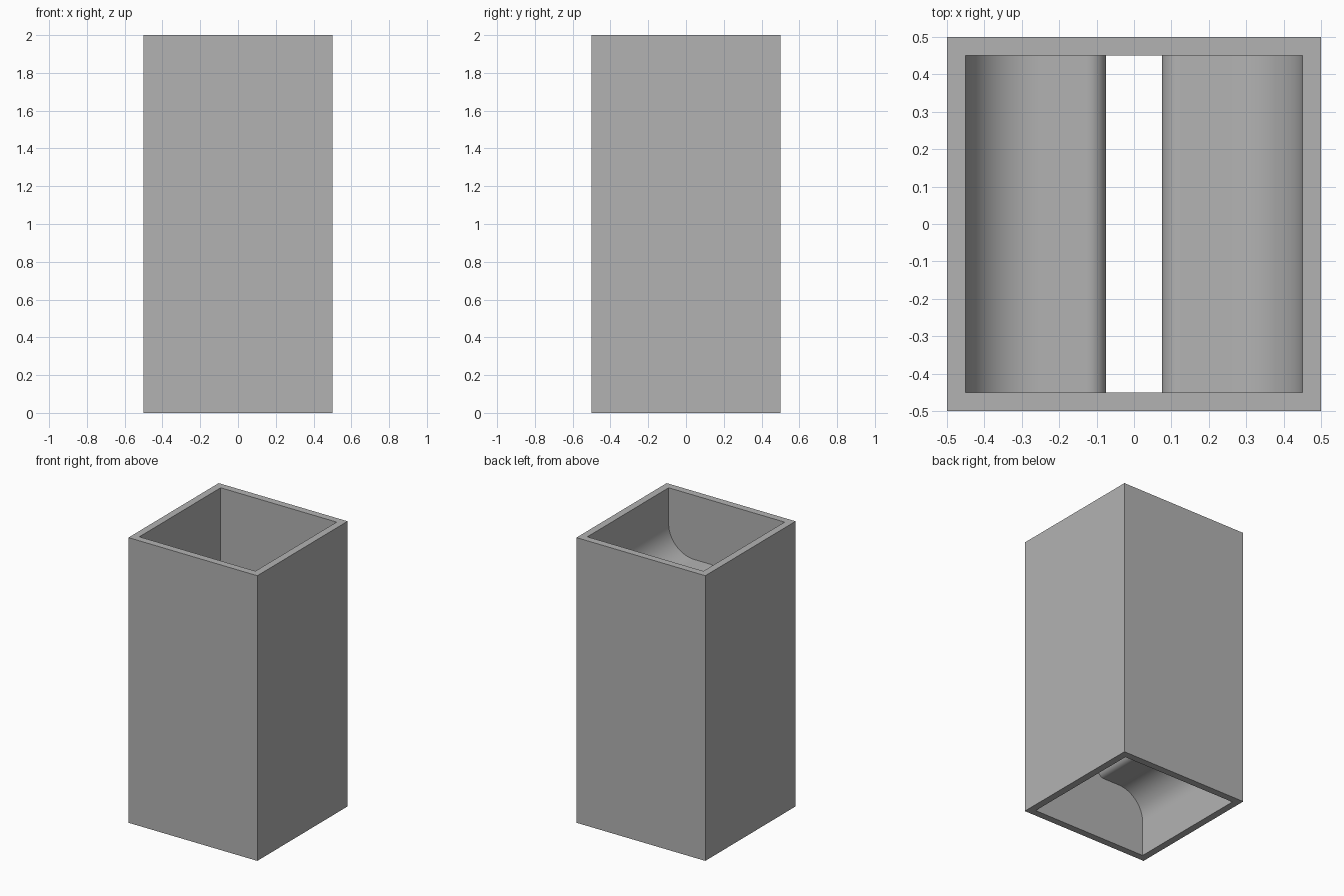
import bpy, bmesh, math
from mathutils import Vector

if "Cube" in bpy.data.objects:
    bpy.data.objects.remove(bpy.data.objects["Cube"], do_unlink=True)

HALF, INNER, HEIGHT = 0.5, 0.45, 2.0
FILLET, TIP, GAP = 0.2, 0.05, 0.075

grey = bpy.data.materials.new("plain_grey")
grey.use_nodes = True
grey.diffuse_color = (0.45, 0.45, 0.45, 1)
grey.node_tree.nodes["Principled BSDF"].inputs["Base Color"].default_value = grey.diffuse_color


def finish(bm, name):
    bmesh.ops.recalc_face_normals(bm, faces=bm.faces)
    mesh = bpy.data.meshes.new(name)
    bm.to_mesh(mesh)
    bm.free()
    mesh.materials.append(grey)
    obj = bpy.data.objects.new(name, mesh)
    bpy.context.collection.objects.link(obj)
    return obj


def arc(cx, cz, r, start, end, steps):
    angles = [math.radians(start + (end - start) * i / steps) for i in range(steps + 1)]
    return [(cx + r * math.cos(a), cz + r * math.sin(a)) for a in angles]


# Square duct, open at both ends
bm = bmesh.new()
rings = []
for half in (HALF, INNER):
    for z in (0, HEIGHT):
        rings.append([bm.verts.new((sx * half, sy * half, z))
                      for sx, sy in ((-1, -1), (1, -1), (1, 1), (-1, 1))])
outer_low, outer_top, inner_low, inner_top = rings
for a, b in ((outer_low, outer_top), (inner_low, inner_top),
             (outer_low, inner_low), (outer_top, inner_top)):
    for i in range(4):
        j = (i + 1) % 4
        bm.faces.new((a[i], a[j], b[j], b[i]))
finish(bm, "duct_walls")


# Baffle shelf with a rounded tip and filleted root, extruded across the duct
def baffle(name, side, z):
    root = INNER - FILLET
    offset = TIP + FILLET
    profile = arc(root, offset, FILLET, 0, -90, 20)
    profile += arc(GAP + TIP, 0, TIP, 90, 270, 24)
    profile += arc(root, -offset, FILLET, 90, 0, 20)
    bm = bmesh.new()
    face = bm.faces.new([bm.verts.new((side * x, -INNER, z + dz)) for x, dz in profile])
    ext = bmesh.ops.extrude_face_region(bm, geom=[face], use_keep_orig=True)
    moved = [v for v in ext["geom"] if isinstance(v, bmesh.types.BMVert)]
    bmesh.ops.translate(bm, verts=moved, vec=Vector((0, 2 * INNER, 0)))
    obj = finish(bm, name)
    bpy.ops.object.select_all(action="DESELECT")
    obj.select_set(True)
    bpy.context.view_layer.objects.active = obj
    bpy.ops.object.shade_smooth_by_angle(angle=math.radians(35))


baffle("upper_baffle", 1, 1.5)
baffle("lower_baffle", -1, 0.5)
